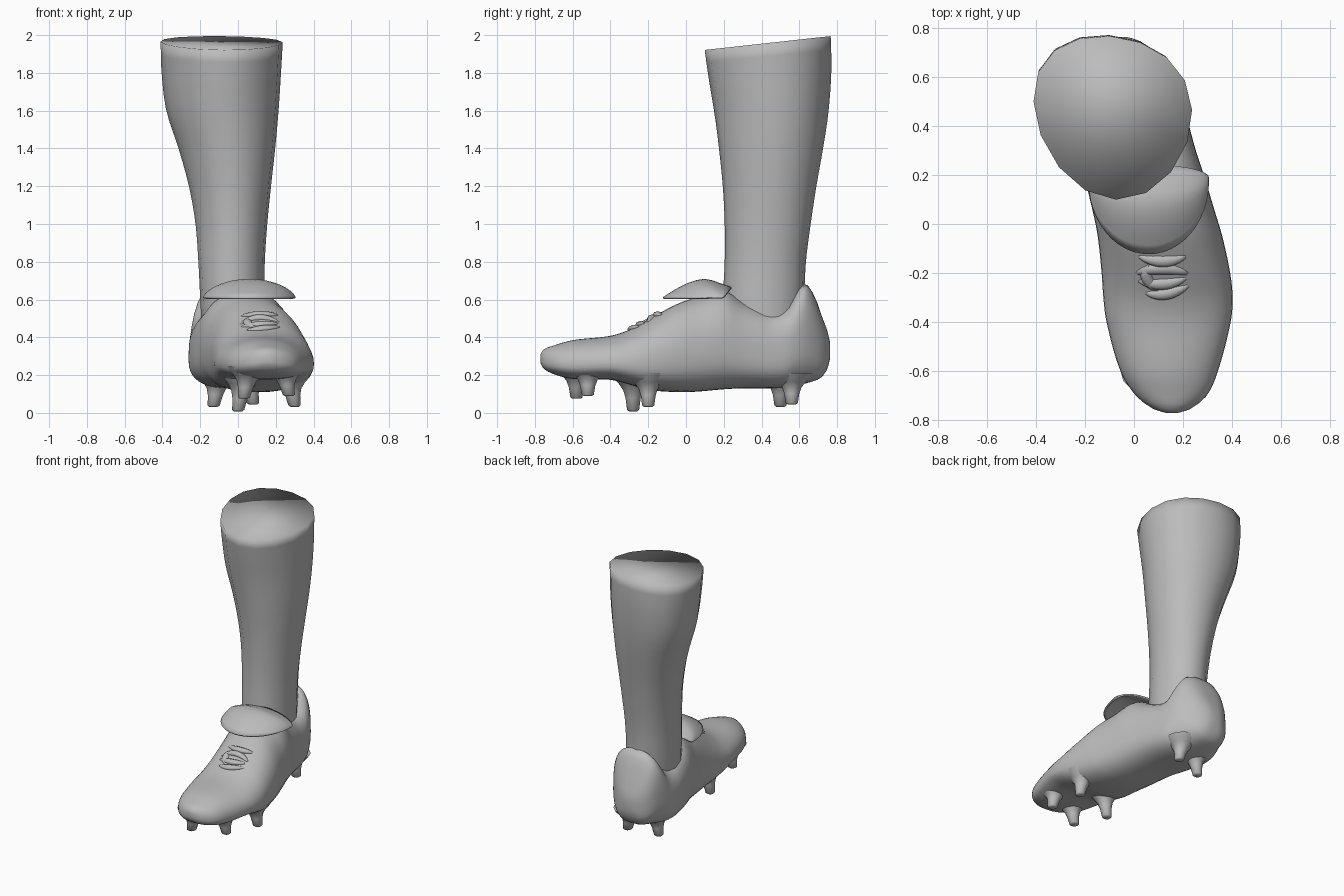
import bpy, bmesh, math

if "Cube" in bpy.data.objects:
    bpy.data.objects.remove(bpy.data.objects["Cube"])

grey = bpy.data.materials.new("plain grey")
grey.diffuse_color = (0.5, 0.5, 0.5, 1)
grey.use_nodes = True
grey.node_tree.nodes["Principled BSDF"].inputs["Base Color"].default_value = grey.diffuse_color


def finish(name, bm, angle=50):
    bmesh.ops.recalc_face_normals(bm, faces=bm.faces)
    me = bpy.data.meshes.new(name)
    bm.to_mesh(me)
    bm.free()
    ob = bpy.data.objects.new(name, me)
    bpy.context.collection.objects.link(ob)
    me.materials.append(grey)
    bpy.ops.object.select_all(action='DESELECT')
    ob.select_set(True)
    bpy.context.view_layer.objects.active = ob
    bpy.ops.object.shade_smooth_by_angle(angle=math.radians(angle))
    return ob


def loft(name, rings, angle=50):
    bm = bmesh.new()
    rows = [[bm.verts.new(p) for p in r] for r in rings]
    n = len(rows[0])
    for a, b in zip(rows, rows[1:]):
        for i in range(n):
            bm.faces.new((a[i], a[(i + 1) % n], b[(i + 1) % n], b[i]))
    bm.faces.new(rows[0])
    bm.faces.new(rows[-1])
    return finish(name, bm, angle)


def sample(keys, t):
    """Smooth interpolation of key rows by their first value."""
    t = min(max(t, keys[0][0]), keys[-1][0])
    k = max(i for i in range(len(keys) - 1) if keys[i][0] <= t)
    a, b = keys[k], keys[k + 1]
    p, q = keys[max(k - 1, 0)], keys[min(k + 2, len(keys) - 1)]
    h = b[0] - a[0]
    u = (t - a[0]) / h
    out = []
    for j in range(1, len(a)):
        ma = (b[j] - p[j]) / (b[0] - p[0]) * h
        mb = (q[j] - a[j]) / (q[0] - a[0]) * h
        out.append((2*u**3 - 3*u*u + 1)*a[j] + (u**3 - 2*u*u + u)*ma
                   + (3*u*u - 2*u**3)*b[j] + (u**3 - u*u)*mb)
    return out


# Leg: height, left, right, front, back
LEG = [(0.42, -.19, .14, .20, .61), (0.6, -.20, .14, .195, .625),
       (0.8, -.21, .142, .205, .635), (1.0, -.225, .155, .205, .66),
       (1.2, -.26, .175, .195, .69), (1.4, -.315, .197, .175, .725),
       (1.6, -.38, .215, .15, .755), (1.8, -.405, .228, .12, .769),
       (1.96, -.41, .237, .10, .765)]
rings = []
for i in range(23):
    z = .42 + 1.54 * i / 22
    l, r, f, b = sample(LEG, z)
    w = min(1, max(0, (z - .8) / 1.0))   # calf is egg-shaped towards the top
    ring = []
    for k in range(16):
        a = 2 * math.pi * (k + .1) / 16
        c, s = math.cos(a), math.sin(a)
        x = (l + r) / 2 + (r - l) / 2 * c
        y = (f + b) / 2 + (b - f) / 2 * s + w * (.05 * c * c - .03 * c)
        tilt = max(0, (z - 1.5) / .46) * (y - .45) * .11   # slanted top
        ring.append((x, y, z + tilt))
    rings.append(ring)
loft("leg", rings, 180)

# Shoe: depth, left, right, bottom, top
SHOE = [(-.77, .13, .18, .265, .31), (-.755, .08, .228, .235, .335),
        (-.70, .008, .296, .205, .357), (-.6, -.055, .342, .18, .385),
        (-.4, -.112, .394, .175, .408), (-.3, -.125, .402, .15, .44),
        (-.2, -.132, .392, .122, .495), (-.05, -.148, .36, .11, .575),
        (.05, -.168, .33, .112, .61), (.2, -.205, .285, .125, .645),
        (.3, -.235, .252, .13, .592), (.4, -.255, .225, .13, .55),
        (.47, -.262, .208, .13, .538), (.54, -.258, .19, .135, .57),
        (.585, -.25, .172, .145, .645), (.63, -.237, .148, .155, .685),
        (.68, -.217, .108, .17, .62), (.72, -.187, .065, .19, .51),
        (.75, -.145, .015, .235, .43), (.763, -.1, -.03, .29, .37)]


def exponent(y):
    # the toe is round, the heel collar is squarer
    return 2.1 + .8 * min(1, max(0, (y - .1) / .3))


def shoe_top(x, y):
    l, r, b, t = sample(SHOE, y)
    e = exponent(y)
    s = min(1, abs(x - (l + r) / 2) / ((r - l) / 2))
    m = b + .38 * (t - b)
    return m + (t - m) * (1 - s ** e) ** (1 / e)


rings = []
ys = [-.77, -.765] + [-.755 + 1.5 * i / 60 for i in range(61)] + [.756, .763]
for y in ys:
    l, r, b, t = sample(SHOE, y)
    m = b + .38 * (t - b)
    ring = []
    for k in range(40):
        a = 2 * math.pi * k / 40
        c, s = math.cos(a), math.sin(a)
        e = exponent(y) if s > 0 else 2.6
        x = (l + r) / 2 + (r - l) / 2 * math.copysign(abs(c) ** (2 / e), c)
        z = m + (t - m if s > 0 else m - b) * math.copysign(abs(s) ** (2 / e), s)
        ring.append((x, y, z))
    rings.append(ring)
loft("shoe", rings, 60)

# Folded tongue: arched flap with a rounded front edge
bm = bmesh.new()
NU, NV = 24, 10
rows = []
for i in range(NU + 1):
    s = -math.cos(math.pi * i / NU)
    w = math.sqrt(max(0, 1 - s * s))
    front, back = .17 - .29 * w, .19 + .05 * w
    row = []
    for j in range(NV + 1):
        v = j / NV
        arch = math.sin(min(1, v / .65) * math.pi / 2) - .45 * max(0, v - .65) / .35
        row.append(bm.verts.new((.06 + .24 * s, front + (back - front) * v,
                                 .607 + .097 * w ** 1.3 * arch)))
    rows.append(row)
for a, b in zip(rows, rows[1:]):
    for j in range(NV):
        bm.faces.new((a[j], a[j + 1], b[j + 1], b[j]))
bmesh.ops.remove_doubles(bm, verts=bm.verts, dist=.0005)
tongue = finish("tongue", bm, 60)
sol = tongue.modifiers.new("thickness", 'SOLIDIFY')
sol.thickness = .012
sol.offset = 0

# Laces: soft tubes lying on the instep
LACES = [((.02, -.13), (.12, -.17), (.21, -.13)), ((.01, -.2), (.1, -.16), (.22, -.2)),
         ((.02, -.23), (.12, -.26), (.21, -.22)), ((.05, -.28), (.13, -.3), (.22, -.25)),
         ((.06, -.17), (.03, -.22), (.1, -.27))]
for n, (p, q, r) in enumerate(LACES):
    rings = []
    for i in range(13):
        u = i / 12
        x, y = ((1-u)**2 * p[k] + 2*u*(1-u) * q[k] + u*u * r[k] for k in (0, 1))
        dx, dy = (2*(1-u) * (q[k]-p[k]) + 2*u * (r[k]-q[k]) for k in (0, 1))
        d = math.hypot(dx, dy)
        rad = .006 + .014 * max(0, math.sin(math.pi * u)) ** .8
        z = shoe_top(x, y) - .004
        rings.append([(x - dy / d * rad * 1.3 * math.cos(a), y + dx / d * rad * 1.3 * math.cos(a),
                       z + rad * math.sin(a)) for a in (math.pi * k / 4 for k in range(8))])
    loft("lace_%d" % (n + 1), rings, 70)

# Studs: flared pegs under the heel and forefoot (tip x, y, z)
STUDS = [(-.13, .50, .032), (.08, .56, .045), (.0, -.28, .008), (.3, -.20, .032),
         (.03, -.58, .075), (.27, -.52, .09)]
for n, (sx, sy, sz) in enumerate(STUDS):
    top = .21 if sy > -.4 else .245
    lean = .03 if sx < .05 else -.03
    rings = []
    for u, rad in ((0, .022), (.04, .032), (.35, .04), (.55, .052), (.72, .075), (.88, .105), (1, .12)):
        rings.append([(sx + lean * u + rad * math.cos(a), sy + rad * math.sin(a),
                       sz + (top - sz) * u) for a in (math.pi * k / 6 for k in range(12))])
    loft("stud_%d" % (n + 1), rings, 70)
